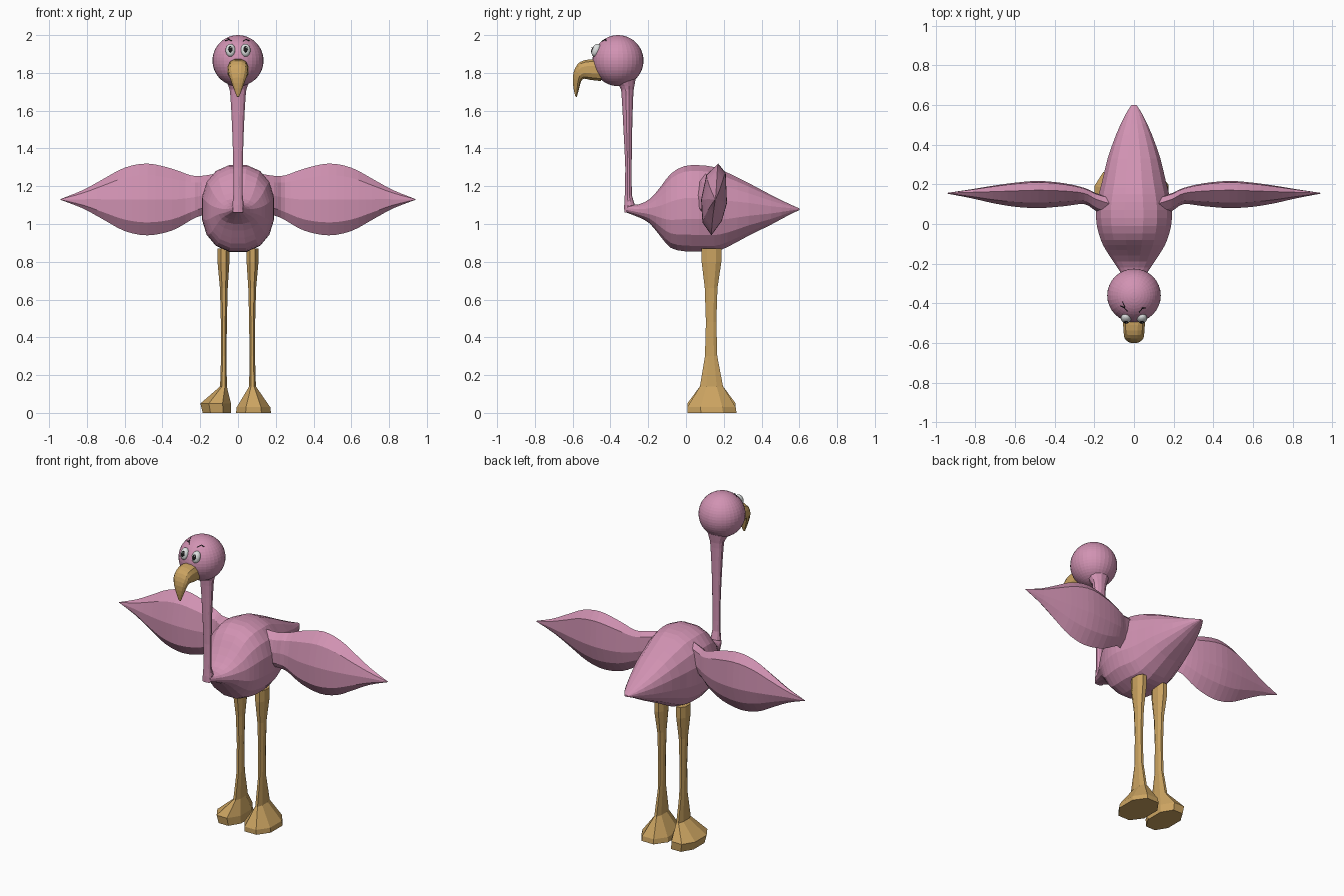
import bpy, bmesh, math
from mathutils import Vector, Matrix


def material(name, rgb):
    m = bpy.data.materials.new(name)
    m.diffuse_color = (*rgb, 1)
    return m


PINK = material("pink", (0.64, 0.29, 0.45))
TAN = material("tan", (0.60, 0.37, 0.12))
WHITE = material("eye white", (0.72, 0.74, 0.74))
BLACK = material("black", (0.01, 0.01, 0.01))


def finish(bm, name, mat):
    bmesh.ops.recalc_face_normals(bm, faces=bm.faces)
    me = bpy.data.meshes.new(name)
    bm.to_mesh(me)
    bm.free()
    me.materials.append(mat)
    ob = bpy.data.objects.new(name, me)
    bpy.context.collection.objects.link(ob)
    return ob


def spline(p0, p1, p2, p3, t):
    return 0.5 * (2 * p1 + (p2 - p0) * t + (2 * p0 - 5 * p1 + 4 * p2 - p3) * t * t
                  + (3 * p1 - p0 - 3 * p2 + p3) * t ** 3)


def loft(name, rings, mat, steps=1):
    """Skin a list of rings, rounding the run between them when steps > 1."""
    n, k = len(rings), len(rings[0])
    full = []
    for i in range(n - 1):
        q = [rings[max(i - 1, 0)], rings[i], rings[i + 1], rings[min(i + 2, n - 1)]]
        for s in range(steps):
            full.append([spline(*[r[j] for r in q], s / steps) for j in range(k)])
    full.append(rings[-1])
    bm = bmesh.new()
    vs = [[bm.verts.new(p) for p in r] for r in full]
    for a, b in zip(vs, vs[1:]):
        for j in range(k):
            bm.faces.new((a[j], a[(j + 1) % k], b[(j + 1) % k], b[j]))
    bm.faces.new(vs[0])
    bm.faces.new(vs[-1][::-1])
    return finish(bm, name, mat)


def oval(c, u, v, n, power=2.0):
    """Rounded ring about c with half-axes u and v."""
    pts = []
    for i in range(n):
        a = math.tau * (i + 0.5) / n
        cs, sn = math.cos(a), math.sin(a)
        pts.append(Vector(c) + Vector(u) * math.copysign(abs(cs) ** (2 / power), cs)
                   + Vector(v) * math.copysign(abs(sn) ** (2 / power), sn))
    return pts


def ball(name, c, r, mat, tilt=0.0, seg=32, rows=24):
    bm = bmesh.new()
    bmesh.ops.create_uvsphere(bm, u_segments=seg, v_segments=rows, radius=1)
    bm.transform(Matrix.Translation(c) @ Matrix.Rotation(tilt, 4, 'X')
                 @ Matrix.Diagonal((*r, 1)))
    return finish(bm, name, mat)


# Body: y, half width, bottom, top
body = [(-0.315, 0.03, 1.06, 1.10), (-0.25, 0.065, 1.035, 1.105), (-0.19, 0.105, 1.00, 1.135),
        (-0.13, 0.145, 0.925, 1.205), (-0.08, 0.17, 0.87, 1.27), (-0.01, 0.19, 0.852, 1.31),
        (0.07, 0.195, 0.85, 1.315), (0.15, 0.18, 0.85, 1.305), (0.22, 0.162, 0.875, 1.275),
        (0.33, 0.135, 0.935, 1.22), (0.45, 0.092, 0.995, 1.155), (0.55, 0.045, 1.05, 1.105),
        (0.60, 0.012, 1.073, 1.083)]
loft("body", [oval((0, y, (b + t) / 2), (w, 0, 0), (0, 0, (t - b) / 2), 16, 2.3)
              for y, w, b, t in body], PINK, 2)

# Neck: z, back y, front y, half width
neck = [(1.06, -0.30, -0.327, 0.028), (1.10, -0.27, -0.328, 0.032), (1.15, -0.285, -0.325, 0.026),
        (1.30, -0.287, -0.322, 0.026), (1.50, -0.284, -0.332, 0.032),
        (1.68, -0.278, -0.342, 0.042), (1.73, -0.272, -0.355, 0.052), (1.79, -0.26, -0.42, 0.08)]
loft("neck", [oval((0, (a + b) / 2, z), (w, 0, 0), (0, (a - b) / 2, 0), 12)
              for z, a, b, w in neck], PINK, 2)

# Head
HEAD = Vector((0, -0.36, 1.865))
ball("head", HEAD, (0.135,) * 3, PINK)

# Hooked beak: upper (y, z), lower (y, z), half width
beak = [(-0.45, 1.875, -0.45, 1.755, 0.056), (-0.51, 1.873, -0.51, 1.762, 0.056),
        (-0.56, 1.86, -0.535, 1.768, 0.053), (-0.588, 1.825, -0.550, 1.762, 0.049),
        (-0.60, 1.775, -0.558, 1.745, 0.038), (-0.596, 1.72, -0.567, 1.71, 0.022),
        (-0.586, 1.675, -0.578, 1.672, 0.006)]
loft("beak", [oval((0, (a + c) / 2, (b + d) / 2), (w, 0, 0), (0, (a - c) / 2, (b - d) / 2), 12, 2.5)
              for a, b, c, d, w in beak], TAN, 2)

# Eyes with thin pupils and glints
TILT = -0.4
out = Vector((0, -math.cos(TILT), -math.sin(TILT)))
for side, s in (("left", -1), ("right", 1)):
    c = Vector((s * 0.04, -0.475, 1.92))
    ball(side + "_eye", c, (0.026, 0.023, 0.036), WHITE, TILT, 20, 14)
    ball(side + "_pupil", c + out * 0.0215 - Vector((0, 0, 0.003)), (0.012, 0.0045, 0.018),
         BLACK, TILT, 14, 8)
    ball(side + "_glint", c + out * 0.026 + Vector((0.004, 0, 0.004)), (0.004, 0.002, 0.005),
         WHITE, TILT, 8, 6)


# Eyebrows: thin strokes laid on the head
def brow(name, pts):
    rings = []
    for x, z in pts:
        y = -math.sqrt(0.136 ** 2 - x * x - (z - HEAD.z) ** 2)
        n = Vector((x, y, z - HEAD.z)).normalized()
        up = n.cross(Vector((1, 0, 0))).normalized()
        rings.append(oval(HEAD + n * 0.136, up * 0.0035, n * 0.003, 4))
    loft(name, rings, BLACK)


brow("left_brow", [(-0.068, 1.970), (-0.050, 1.976), (-0.033, 1.970)])
brow("left_brow_stroke", [(-0.058, 1.984), (-0.045, 1.978)])
brow("right_brow", [(0.026, 1.968), (0.042, 1.977), (0.060, 1.970)])

# Wings: x, front y, back y, bottom z, top z
wing = [(0.10, 0.03, 0.13, 1.05, 1.27), (0.19, 0.065, 0.155, 1.045, 1.255),
        (0.25, 0.10, 0.182, 1.02, 1.258), (0.35, 0.09, 0.205, 0.965, 1.293),
        (0.48, 0.08, 0.217, 0.94, 1.32), (0.60, 0.087, 0.208, 0.963, 1.298),
        (0.71, 0.105, 0.193, 1.022, 1.24), (0.82, 0.13, 0.175, 1.082, 1.18),
        (0.94, 0.153, 0.157, 1.128, 1.132)]
# Cross-section as fractions of depth and height
section = [(0.66, 1), (0.2, 0.84), (0, 0.5), (0.05, 0.18), (0.4, 0), (0.8, 0.2), (1, 0.45), (0.95, 0.87)]
for side, s in (("left", -1), ("right", 1)):
    loft(side + "_wing", [[Vector((s * x, f + (k - f) * u, b + (t - b) * v)) for u, v in section]
                          for x, f, k, b, t in wing], PINK, 3)

# Legs: z, centre x, half width, centre y, half depth
leg = [(0.87, 0.077, 0.032, 0.135, 0.053), (0.80, 0.077, 0.032, 0.135, 0.053),
       (0.66, 0.075, 0.021, 0.133, 0.034), (0.48, 0.075, 0.016, 0.133, 0.028),
       (0.30, 0.075, 0.015, 0.133, 0.033), (0.14, 0.077, 0.018, 0.135, 0.062)]
# Flared feet, each turned a little differently: z, centre, half sizes
feet = {"left": [(0.05, 0.118, 0.082, 0.135, 0.130), (0.0, 0.112, 0.076, 0.137, 0.125)],
        "right": [(0.03, 0.082, 0.090, 0.135, 0.130), (0.0, 0.082, 0.094, 0.137, 0.132)]}
for side, s in (("left", -1), ("right", 1)):
    loft(side + "_leg", [oval((s * x, y, z), (w * 1.06, 0, 0), (0, d * 1.06, 0), 8, 2.2)
                         for z, x, w, y, d in leg + feet[side]], TAN)
